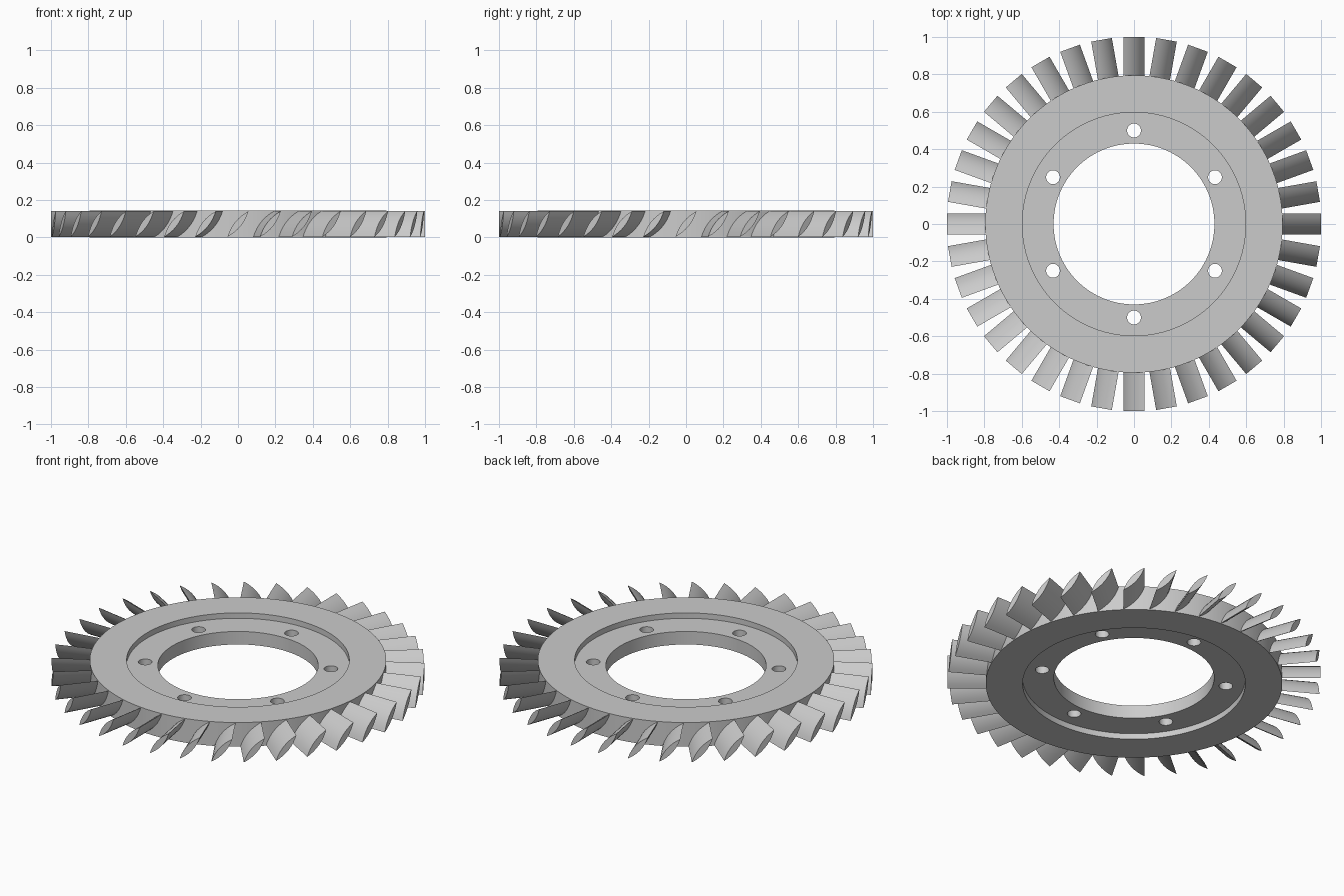
import bpy, bmesh, math
from mathutils import Matrix, Vector

cube = bpy.data.objects.get("Cube")
if cube:
    bpy.data.objects.remove(cube, do_unlink=True)

HEIGHT = 0.143
BLADES = 36
BOLTS = 6

metal = bpy.data.materials.new("grey metal")
metal.use_nodes = True
grey = (0.6, 0.6, 0.6, 1)
metal.diffuse_color = grey
metal.node_tree.nodes["Principled BSDF"].inputs["Base Color"].default_value = grey


def make_object(name, bm):
    bmesh.ops.recalc_face_normals(bm, faces=bm.faces)
    mesh = bpy.data.meshes.new(name)
    bm.to_mesh(mesh)
    bm.free()
    mesh.materials.append(metal)
    obj = bpy.data.objects.new(name, mesh)
    bpy.context.collection.objects.link(obj)
    return obj


def activate(obj):
    bpy.ops.object.select_all(action='DESELECT')
    obj.select_set(True)
    bpy.context.view_layer.objects.active = obj


def smooth(obj):
    activate(obj)
    bpy.ops.object.shade_smooth_by_angle(angle=math.radians(30))


def annulus(name, inner, outer, bottom, top, steps=120):
    """Rectangular section swept around the z axis."""
    bm = bmesh.new()
    section = [(inner, bottom), (outer, bottom), (outer, top), (inner, top)]
    loops = []
    for i in range(steps):
        turn = Matrix.Rotation(math.tau * i / steps, 3, 'Z')
        loops.append([bm.verts.new(turn @ Vector((r, 0, z))) for r, z in section])
    for i, a in enumerate(loops):
        b = loops[(i + 1) % steps]
        for j in range(4):
            k = (j + 1) % 4
            bm.faces.new((a[j], a[k], b[k], b[j]))
    return make_object(name, bm)


# Thick outer ring and thinner mounting flange recessed on both sides
rim = annulus("outer_ring", 0.597, 0.795, 0, HEIGHT)
flange = annulus("mounting_flange", 0.43, 0.605, 0.034, 0.111)

# Bolt holes through the flange
bm = bmesh.new()
for i in range(BOLTS):
    spot = Matrix.Rotation(math.tau * (i + 0.5) / BOLTS, 4, 'Z') @ Matrix.Translation((0.5, 0, HEIGHT / 2))
    bmesh.ops.create_cone(bm, cap_ends=True, segments=32, radius1=0.037,
                          radius2=0.037, depth=0.3, matrix=spot)
cutter = make_object("bolt_hole_cutter", bm)
cutter.hide_render = True
cut = flange.modifiers.new("bolt_holes", 'BOOLEAN')
cut.operation = 'DIFFERENCE'
cut.solver = 'EXACT'
cut.object = cutter
activate(flange)
bpy.ops.object.modifier_apply(modifier=cut.name)
bpy.data.objects.remove(cutter, do_unlink=True)

# Lens-shaped slanted blade section, in tangent and height
low, high = Vector((-0.056, 0.003)), Vector((0.056, 0.14))
chord = high - low
side = Vector((-chord.y, chord.x)).normalized()
STEPS = 8


def arc_point(t, bulge):
    return low + chord * t + side * bulge * 4 * t * (1 - t)


lens = [arc_point(i / STEPS, 0.018) for i in range(STEPS)]
lens += [arc_point(1 - i / STEPS, -0.018) for i in range(STEPS)]

# Blades radiating from the ring
bm = bmesh.new()
for i in range(BLADES):
    turn = Matrix.Rotation(math.tau * i / BLADES, 3, 'Z')
    root, tip = [[bm.verts.new(turn @ Vector((r, p.x, p.y))) for p in lens]
                 for r in (0.785, 1.0)]
    bm.faces.new(root)
    bm.faces.new(tip)
    for j in range(len(lens)):
        k = (j + 1) % len(lens)
        bm.faces.new((root[j], root[k], tip[k], tip[j]))
blades = make_object("blades", bm)

for obj in (rim, flange, blades):
    smooth(obj)
